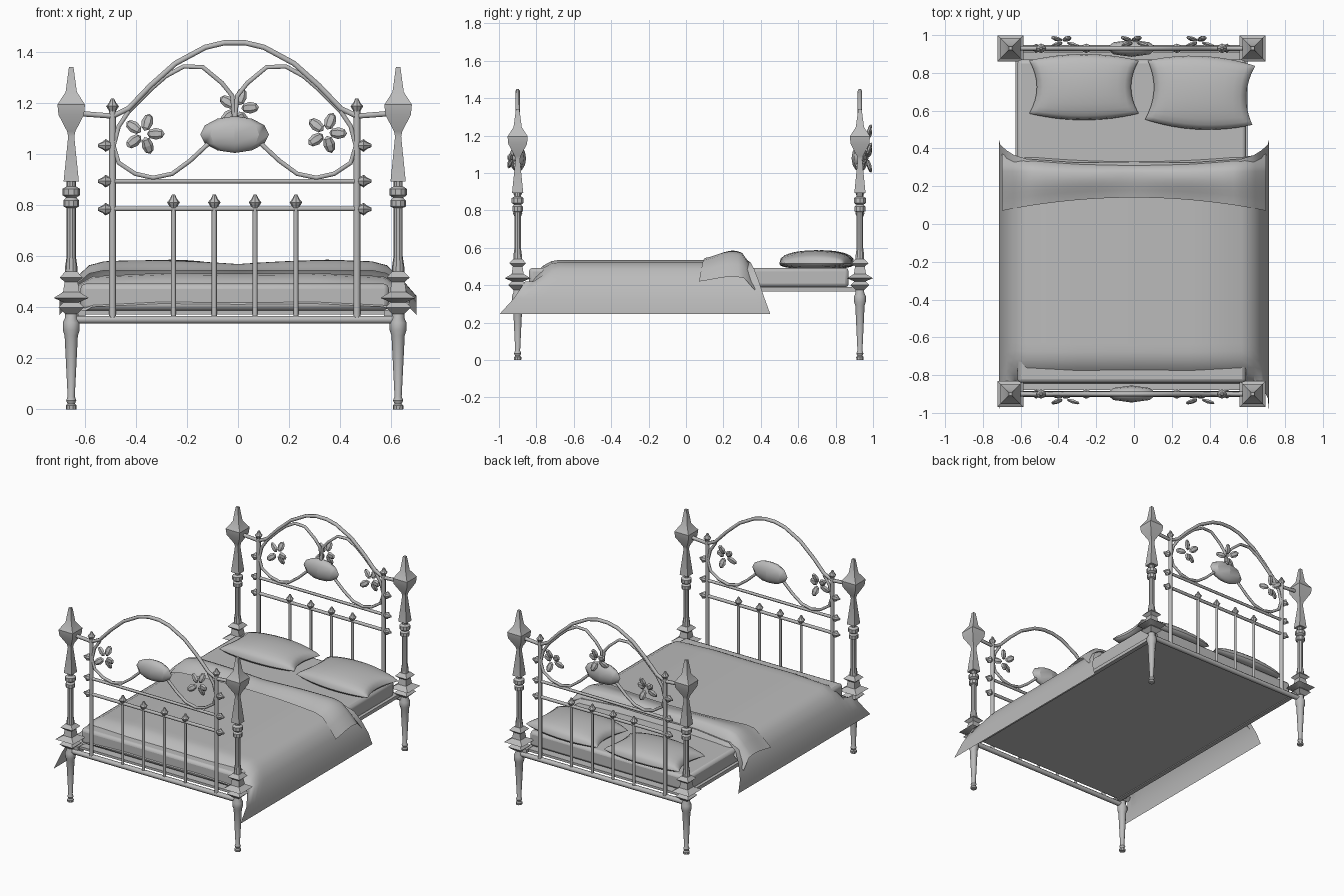
import bpy, math
from mathutils import Vector, Matrix

cube = bpy.data.objects.get("Cube")
if cube:
    bpy.data.objects.remove(cube)

CX = -0.013          # bed frame centre line
HEAD_Y, FOOT_Y = 0.93, -0.9
POST_X, ROD_X = 0.641, 0.479

grey = bpy.data.materials.new("plain_grey")
grey.use_nodes = True
grey.diffuse_color = (0.5, 0.5, 0.5, 1)
grey.node_tree.nodes["Principled BSDF"].inputs["Base Color"].default_value = (0.5, 0.5, 0.5, 1)


def add_mesh(name, verts, faces, angle=40, matrix=None):
    mesh = bpy.data.meshes.new(name)
    mesh.from_pydata([tuple(v) for v in verts], [], faces)
    mesh.materials.append(grey)
    mesh.shade_smooth()
    mesh.set_sharp_from_angle(angle=math.radians(angle))
    obj = bpy.data.objects.new(name, mesh)
    bpy.context.collection.objects.link(obj)
    if matrix:
        obj.matrix_world = matrix
    return obj


def lathe(name, profile, sides, matrix):
    """Turned part; with four sides the radius is the half width of a square."""
    grow, turn = (math.sqrt(2), math.pi / 4) if sides == 4 else (1, 0)
    verts = [(r * grow * math.cos(turn + math.tau * i / sides),
              r * grow * math.sin(turn + math.tau * i / sides), z)
             for r, z in profile for i in range(sides)]
    faces = [(k * sides + i, k * sides + (i + 1) % sides,
              (k + 1) * sides + (i + 1) % sides, (k + 1) * sides + i)
             for k in range(len(profile) - 1) for i in range(sides)]
    last = (len(profile) - 1) * sides
    faces += [tuple(reversed(range(sides))), tuple(range(last, last + sides))]
    return add_mesh(name, verts, faces, 35, matrix)


def sheet(name, rows, closed=False):
    n = len(rows[0])
    faces = [(k * n + i, k * n + i + 1, (k + 1) * n + i + 1, (k + 1) * n + i)
             for k in range(len(rows) - 1) for i in range(n - 1)]
    return add_mesh(name, [v for row in rows for v in row], faces, 60)


def tube(name, points, radius):
    curve = bpy.data.curves.new(name, "CURVE")
    curve.dimensions = "3D"
    curve.bevel_depth = radius
    curve.bevel_resolution = 1
    curve.use_fill_caps = True
    spline = curve.splines.new("POLY")
    spline.points.add(len(points) - 1)
    for p, co in zip(spline.points, points):
        p.co = (*co, 1)
    curve.materials.append(grey)
    obj = bpy.data.objects.new(name, curve)
    bpy.context.collection.objects.link(obj)
    return obj


def box(name, lo, hi):
    verts = [(x, y, z) for x in (lo[0], hi[0]) for y in (lo[1], hi[1]) for z in (lo[2], hi[2])]
    faces = [(0, 1, 3, 2), (4, 6, 7, 5), (0, 4, 5, 1), (2, 3, 7, 6), (0, 2, 6, 4), (1, 5, 7, 3)]
    return add_mesh(name, verts, faces)


def ellipsoid(name, size, matrix, segments=8, rings=6):
    profile = [(max(math.sin(math.pi * k / rings), 0.02), -math.cos(math.pi * k / rings))
               for k in range(rings + 1)]
    return lathe(name, profile, segments, matrix @ Matrix.Diagonal((*size, 1)))


# Corner posts: round leg and shaft, square flanges and top
LEG = [(0.02, 0), (0.021, 0.015), (0.014, 0.022), (0.02, 0.035), (0.014, 0.05), (0.026, 0.29),
       (0.033, 0.31), (0.033, 0.34), (0.024, 0.36), (0.024, 0.56), (0.018, 0.6), (0.018, 0.79),
       (0.03, 0.795), (0.03, 0.82), (0.02, 0.83), (0.034, 0.84), (0.034, 0.865),
       (0.018, 0.875), (0.018, 0.9)]
FLANGES = [(0.024, 0.375), (0.05, 0.4), (0.03, 0.42), (0.069, 0.437), (0.032, 0.46),
           (0.026, 0.5), (0.045, 0.517), (0.024, 0.54)]
TOP = [(0.03, 0.893), (0.012, 1.07), (0.016, 1.09), (0.05, 1.155), (0.054, 1.195),
       (0.022, 1.245), (0.009, 1.342)]
FINIAL = [(0.012, -0.01), (0.025, 0.012), (0.014, 0.025), (0.006, 0.042)]

# Half of the arch and of the scroll, as x, z
ARCH = [(-0.64, 1.165), (-0.58, 1.158), (-0.478, 1.15), (-0.416, 1.18), (-0.33, 1.27),
        (-0.232, 1.357), (-0.115, 1.42), (-0.04, 1.438)]
HEART = [(0, 1.13), (-0.01, 1.23), (-0.05, 1.28), (-0.125, 1.342), (-0.2, 1.345),
         (-0.27, 1.307), (-0.33, 1.255), (-0.415, 1.17)]
SCROLL = [(-0.415, 1.17), (-0.455, 1.11), (-0.475, 1.033), (-0.455, 0.967), (-0.39, 0.924),
          (-0.32, 0.908), (-0.245, 0.924), (-0.175, 0.975), (-0.1, 1.045)]


def flower(name, x, y, z, turn):
    for i in range(5):
        spin = Matrix.Rotation(turn + math.tau * i / 5, 4, "Y")
        tilt = Matrix.Rotation(0.3 if i % 2 else -0.3, 4, "X")
        at = Matrix.Translation((x, y, z)) @ spin @ tilt @ Matrix.Translation((0, 0, 0.05))
        ellipsoid(f"{name}_petal", (0.023, 0.012, 0.036), at, 6, 4)


def bed_end(label, y, is_head):
    for s in (-1, 1):
        post = Matrix.Translation((CX + s * POST_X, y, 0))
        lathe(f"{label}_post_shaft", LEG, 10, post)
        lathe(f"{label}_post_flanges", FLANGES, 4, post)
        lathe(f"{label}_post_finial", TOP, 4, post)
        # Upright rods with top and side knobs
        x = CX + s * ROD_X
        tube(f"{label}_upright", [(x, y, 0.35), (x, y, 1.18)], 0.014)
        lathe(f"{label}_upright_knob", FINIAL, 8, Matrix.Translation((x, y, 1.177)))
        for z in (0.785, 0.895, 1.035):
            side = Matrix.Translation((x + s * 0.015, y, z)) @ Matrix.Rotation(s * math.pi / 2, 4, "Y")
            lathe(f"{label}_side_knob", FINIAL, 8, side)
        # Scrollwork
        paths = {"scroll": SCROLL, "heart": HEART} if is_head else {"scroll": SCROLL}
        for part, path in paths.items():
            tube(f"{label}_{part}", [(CX - s * px, y, pz) for px, pz in path], 0.01)
    full = ARCH + [(-px, pz) for px, pz in reversed(ARCH)]
    tube(f"{label}_arch", [(CX + px, y, pz) for px, pz in full], 0.012)
    # Cross rails and spindles
    for z, half, r in ((0.352, POST_X, 0.017), (0.787, ROD_X, 0.011), (0.895, ROD_X, 0.01)):
        tube(f"{label}_rail", [(CX - half, y, z), (CX + half, y, z)], r)
    for k in (-1.5, -0.5, 0.5, 1.5):
        x = CX + k * 0.16
        tube(f"{label}_spindle", [(x, y, 0.36), (x, y, 0.8)], 0.01)
        lathe(f"{label}_spindle_knob", FINIAL, 8, Matrix.Translation((x, y, 0.8)))
    # Medallion and flowers
    ellipsoid(f"{label}_medallion", (0.135, 0.045, 0.072), Matrix.Translation((CX, y, 1.078)), 8, 6)
    fy = y + (0.035 if is_head else -0.025)
    flower(f"{label}_left_flower", 0.345, fy, 1.085, 0.35)
    flower(f"{label}_right_flower", -0.37, fy, 1.08, 0.3)
    if is_head:
        flower(f"{label}_middle_flower", 0.0, fy, 1.18, 0.25)


bed_end("headboard", HEAD_Y, True)
bed_end("footboard", FOOT_Y, False)

# Side rails, base and mattress
for s in (-1, 1):
    x = CX + s * 0.6
    box("side_rail", (x - 0.015, FOOT_Y, 0.366), (x + 0.015, HEAD_Y, 0.39))
box("bed_base", (CX - 0.59, FOOT_Y + 0.02, 0.372), (CX + 0.59, HEAD_Y - 0.02, 0.388))
mattress = box("mattress", (CX - 0.605, -0.84, 0.388), (CX + 0.605, 0.87, 0.493))
bevel = mattress.modifiers.new("Bevel", "BEVEL")
bevel.width, bevel.segments = 0.02, 2

# Blanket: half cross-section as x, z, front y, back y
HALF = [(0.715, 0.247, -0.995, 0.45), (0.708, 0.33, -0.92, 0.42), (0.675, 0.42, -0.86, 0.39),
        (0.635, 0.485, -0.845, 0.365), (0.57, 0.522, -0.845, 0.345), (0.3, 0.535, -0.845, 0.325),
        (0, 0.532, -0.845, 0.33)]
section = HALF + [(-x, z, a, b) for x, z, a, b in reversed(HALF[:-1])]
STEPS = 28
blanket = []
for x, z, y0, y1 in section:
    row = []
    for i in range(STEPS + 1):
        y = y0 + (y1 - y0) * i / STEPS
        fall = max(0, -0.68 - y) / 0.165
        row.append((x, y, z - 0.12 * fall ** 2 if z > 0.43 else z))
    blanket.append(row)
sheet("blanket", blanket)

# Turned-back fold at the top of the blanket
fold = []
for i in range(-12, 13):
    t = i / 12
    a = abs(t)
    x = t * 0.70
    hang = max(0, a - 0.8) / 0.2
    front, back = 0.14 - 0.07 * a ** 2, 0.33 + 0.04 * a ** 2
    row = []
    for k in range(11):
        v = k / 10
        bump = math.sin(math.pi * v ** 1.3) * (0.025 + 0.015 * math.sin(math.pi * a))
        end = 0.05 * max(0, v - 0.8) / 0.2
        row.append((x, front + (back - front) * v, 0.545 + bump - end - 0.125 * hang ** 1.3))
    fold.append(row)
sheet("blanket_fold", fold)


# Pillows with pinched corners
def pillow(name, x, y, half_x, half_y, turn):
    n = 12
    for side, height in (("top", 0.072), ("bottom", -0.03)):
        rows = []
        for i in range(n + 1):
            u = -math.cos(math.pi * i / n)
            row = []
            for j in range(n + 1):
                v = -math.cos(math.pi * j / n)
                px = u * half_x * (1 - 0.14 * (1 - v * v))
                py = v * half_y * (0.8 + 0.2 * (1 - u * u))
                pz = height * (max(0, (1 - u * u) * (1 - v * v))) ** 0.35
                p = Matrix.Rotation(turn, 3, "Z") @ Vector((px, py, pz))
                row.append(p + Vector((x, y, 0.515)))
            rows.append(row)
        if side == "bottom":
            rows.reverse()
        sheet(f"{name}_{side}", rows)


pillow("right_pillow", -0.265, 0.725, 0.29, 0.175, 0)
pillow("left_pillow", 0.35, 0.695, 0.285, 0.195, -0.05)
